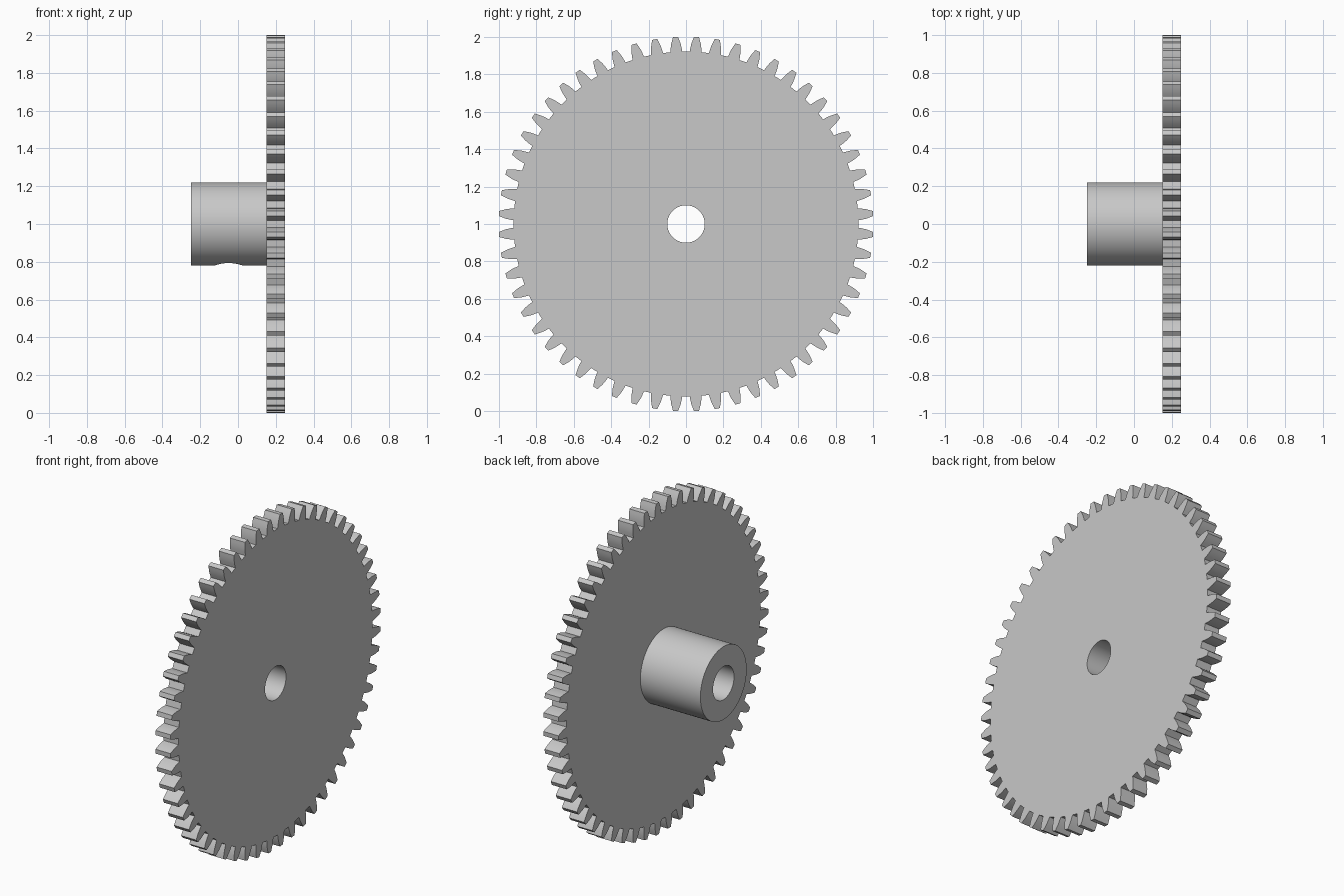
import bpy, bmesh
from math import pi, sin, cos, radians
from mathutils import Matrix, Vector

cube = bpy.data.objects.get("Cube")
if cube:
    bpy.data.objects.remove(cube)

TEETH = 56
CENTRE = Vector((0, 0, 1))
FACE_BACK, FACE_FRONT, HUB_END = 0.15, 0.25, -0.25

grey = bpy.data.materials.new("plain grey")
grey.use_nodes = True
colour = (0.58, 0.58, 0.58, 1)
grey.diffuse_color = colour
grey.node_tree.nodes["Principled BSDF"].inputs["Base Color"].default_value = colour


def make_object(name, bm):
    bmesh.ops.recalc_face_normals(bm, faces=bm.faces)
    mesh = bpy.data.meshes.new(name)
    bm.to_mesh(mesh)
    bm.free()
    mesh.materials.append(grey)
    obj = bpy.data.objects.new(name, mesh)
    bpy.context.collection.objects.link(obj)
    return obj


def cylinder(name, radius, start, end, axis, segments=96):
    """Capped cylinder between two points along the given axis."""
    bm = bmesh.new()
    turn = Vector((0, 0, 1)).rotation_difference(Vector(axis)).to_matrix().to_4x4()
    place = Matrix.Translation((Vector(start) + Vector(end)) / 2) @ turn
    bmesh.ops.create_cone(bm, cap_ends=True, segments=segments, radius1=radius,
                          radius2=radius, depth=(Vector(end) - Vector(start)).length,
                          matrix=place)
    return make_object(name, bm)


def cut(obj, cutter):
    mod = obj.modifiers.new("cut", "BOOLEAN")
    mod.operation = "DIFFERENCE"
    mod.solver = "EXACT"
    mod.object = cutter
    bpy.ops.object.select_all(action="DESELECT")
    bpy.context.view_layer.objects.active = obj
    obj.select_set(True)
    bpy.ops.object.modifier_apply(modifier=mod.name)


# Toothed wheel: one tooth flank as (radius, half width), repeated round the rim
flank = [(0.922, 0.032), (0.945, 0.029), (0.966, 0.025), (0.985, 0.019), (1.001, 0.0135)]
tooth = [(r, -w / r) for r, w in flank] + [(r, w / r) for r, w in reversed(flank)]
bm = bmesh.new()
rim = []
for i in range(TEETH):
    middle = 2 * pi * (i + 0.5) / TEETH
    for r, a in tooth:
        rim.append(bm.verts.new((FACE_BACK, r * cos(middle + a), 1 + r * sin(middle + a))))
disc = bm.faces.new(rim)
solid = bmesh.ops.extrude_face_region(bm, geom=[disc])
moved = [v for v in solid["geom"] if isinstance(v, bmesh.types.BMVert)]
bmesh.ops.translate(bm, verts=moved, vec=(FACE_FRONT - FACE_BACK, 0, 0))
wheel = make_object("gear_wheel", bm)

# Hub on the right side of the wheel
hub = cylinder("hub", 0.22, (HUB_END, 0, 1), (FACE_BACK, 0, 1), (1, 0, 0))

# Shaft bore through both, and a set screw hole in the underside of the hub
bore = cylinder("bore_cutter", 0.1, (-0.5, 0, 1), (0.5, 0, 1), (1, 0, 0), 64)
screw = cylinder("set_screw_cutter", 0.075, (-0.05, 0, 0.6), (-0.05, 0, 1), (0, 0, 1), 48)
cut(wheel, bore)
cut(hub, bore)
cut(hub, screw)
for helper in (bore, screw):
    bpy.data.objects.remove(helper)

# Smooth curved walls, crisp edges
for obj in (wheel, hub):
    bpy.ops.object.select_all(action="DESELECT")
    bpy.context.view_layer.objects.active = obj
    obj.select_set(True)
    bpy.ops.object.shade_smooth_by_angle(angle=radians(25))
